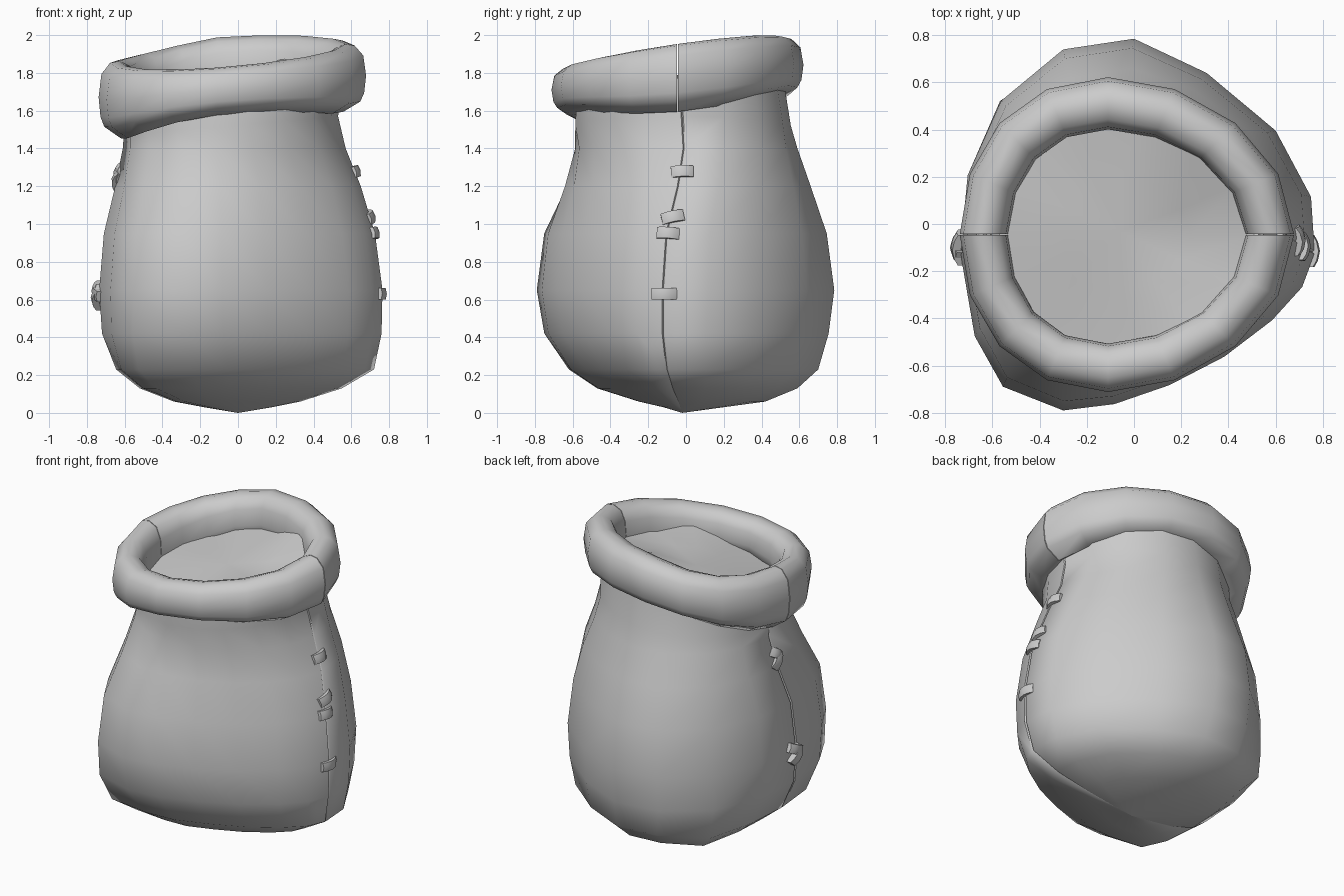
import bpy, bmesh, math
from mathutils import Vector, Euler

if "Cube" in bpy.data.objects:
    bpy.data.objects.remove(bpy.data.objects["Cube"])

cloth = bpy.data.materials.new("grey cloth")
cloth.diffuse_color = (0.6, 0.6, 0.6, 1)
cloth.use_nodes = True
cloth.node_tree.nodes["Principled BSDF"].inputs["Base Color"].default_value = cloth.diffuse_color


def make(name, verts, faces, angle=60):
    me = bpy.data.meshes.new(name)
    me.from_pydata([tuple(v) for v in verts], [], faces)
    bm = bmesh.new()
    bm.from_mesh(me)
    bmesh.ops.remove_doubles(bm, verts=bm.verts, dist=0.0005)
    bmesh.ops.recalc_face_normals(bm, faces=bm.faces)
    bm.to_mesh(me)
    bm.free()
    ob = bpy.data.objects.new(name, me)
    bpy.context.collection.objects.link(ob)
    me.materials.append(cloth)
    bpy.ops.object.select_all(action='DESELECT')
    ob.select_set(True)
    bpy.context.view_layer.objects.active = ob
    bpy.ops.object.shade_smooth_by_angle(angle=math.radians(angle))
    return ob


def grid(rows, n, wrap=False):
    faces = []
    for r in range(rows - 1):
        for i in range(n if wrap else n - 1):
            j = (i + 1) % n
            faces.append((r * n + i, r * n + j, (r + 1) * n + j, (r + 1) * n + i))
    return faces


# Body: z, x min, x max, y front, y back, seam y, roundness (negative = squarer left side)
ROWS = [
    (0.03, -0.18, 0.18, -0.12, 0.20, -0.03, -0.3),
    (0.06, -0.34, 0.33, -0.25, 0.42, -0.04, -0.5),
    (0.13, -0.52, 0.55, -0.47, 0.59, -0.07, -0.6),
    (0.23, -0.645, 0.72, -0.62, 0.70, -0.10, -0.5),
    (0.42, -0.72, 0.76, -0.75, 0.755, -0.12, -0.15),
    (0.65, -0.735, 0.765, -0.79, 0.785, -0.12, 0.0),
    (0.95, -0.71, 0.725, -0.755, 0.745, -0.10, 0.05),
    (1.20, -0.65, 0.65, -0.66, 0.66, -0.04, 0.35),
    (1.40, -0.61, 0.57, -0.60, 0.59, -0.01, 0.7),
    (1.52, -0.605, 0.53, -0.595, 0.555, -0.02, 1.0),
    (1.74, -0.61, 0.55, -0.58, 0.52, -0.04, 1.0),
]
# Half outlines of the widest part (across, out from the seam)
BACK = [(1, 0), (0.98, 0.26), (0.78, 0.57), (0.39, 0.84), (-0.02, 1),
        (-0.42, 0.95), (-0.77, 0.71), (-0.96, 0.36), (-1, 0)]
FRONT = [(1, 0), (0.93, 0.22), (0.76, 0.43), (0.49, 0.66), (0.18, 0.84),
         (-0.13, 0.96), (-0.42, 1), (-0.76, 0.85), (-0.92, 0.53), (-1, 0)]


def shape(u, v, a, rnd):
    if rnd >= 0:
        return u + (math.cos(a) - u) * rnd, v + (math.sin(a) - v) * rnd
    if u > 0:
        return u, v
    k = 1 - rnd * (1 / max(abs(u), v) - 1)
    return u * k, v * k


def panel(name, outline, back):
    verts = []
    n = len(outline)
    for z, x0, x1, yf, yb, ys, rnd in ROWS:
        if back and rnd < 0:
            rnd *= 0.7
        ring = [shape(u, v, math.pi * i / (n - 1), rnd) for i, (u, v) in enumerate(outline)]
        # small turned-in lip along the seam
        ring = [(0.988, 0), (1, 0.01)] + ring[1:-1] + [(-1, 0.01), (-0.988, 0)]
        for u, v in ring:
            x = (x0 + x1) / 2 + u * (x1 - x0) / 2
            y = ys + v * ((yb if back else yf) - ys)
            verts.append((x, y, z + (0.05 * u if z > 1.45 else 0)))
    m = n + 2
    faces = grid(len(ROWS), m)
    verts.append((0, -0.02, 0))
    tip = len(verts) - 1
    faces += [(tip, i, i + 1) for i in range(m - 1)]
    make(name, verts, faces)


panel("back_panel", BACK, True)
panel("front_panel", FRONT, False)

# Rolled rim: (inward offset, height fraction)
ROLL = [(0.03, 0), (0.01, 0.15), (0, 0.45), (0.015, 0.8), (0.06, 0.97), (0.11, 1.0),
        (0.165, 0.92), (0.195, 0.7), (0.205, 0.3), (0.19, -0.05), (0.12, -0.18)]


def rim_half(name, start):
    verts, steps, gap = [], 9, 0.004
    for k in range(steps):
        a = start + gap + (math.pi - 2 * gap) * k / (steps - 1)
        c, s = math.cos(a), math.sin(a)
        top = 1.908 + 0.045 * c + 0.08 * s - 0.06 * max(0, -c * s) * (s > 0)
        low = 1.582 + 0.067 * c + 0.054 * s + 0.087 * s * s
        for d, t in ROLL:
            d *= 1 + 0.08 * max(s, 0)
            verts.append((-0.03 + (0.708 - d) * c - 0.08 * s * s,
                          -0.045 + (0.667 - d) * s, low + t * (top - low)))
    m = len(ROLL)
    faces = grid(steps, m, True)
    faces += [tuple(range(m)), tuple(range((steps - 1) * m, steps * m))]
    make(name, verts, faces)


rim_half("rim_back", 0)
rim_half("rim_front", math.pi)

# Lumpy contents inside the mouth: lump x, y, height, spread
LUMPS = [(0.28, 0.28, 0.10, 0.03), (-0.4, 0.3, -0.04, 0.03),
         (0.2, -0.42, 0.10, 0.04), (0.46, 0.1, -0.04, 0.02)]
verts, n = [(-0.06, -0.03, 1.72)], 14
for r in (0.5, 1.0):
    for i in range(n):
        a = 2 * math.pi * i / n
        x = -0.03 + 0.54 * r * math.cos(a) - 0.08 * math.sin(a) ** 2
        y = -0.045 + 0.50 * r * math.sin(a)
        z = 1.72 + 0.12 * x + 0.17 * y
        for lx, ly, h, w in LUMPS:
            z += h * math.exp(-((x - lx) ** 2 + (y - ly) ** 2) / w)
        verts.append((x, y, z))
faces = [(0, 1 + i, 1 + (i + 1) % n) for i in range(n)]
faces += [tuple(q + 1 for q in f) for f in grid(2, n, True)]
make("contents", verts, faces)

# Stitches: side, x, y, z, length, tilt about x, lean about y
STITCHES = [
    (1, 0.612, -0.02, 1.275, 0.12, 2, -14),
    (1, 0.69, -0.07, 1.035, 0.12, 12, -14),
    (1, 0.712, -0.095, 0.95, 0.12, -4, -10),
    (1, 0.75, -0.115, 0.63, 0.135, 0, 0),
    (-1, -0.622, -0.05, 1.27, 0.12, 35, 12),
    (-1, -0.632, -0.05, 1.235, 0.13, -50, 12),
    (-1, -0.738, -0.10, 0.645, 0.14, 25, 0),
    (-1, -0.742, -0.10, 0.61, 0.13, -50, 0),
]
for side, x, y, z, length, tilt, lean in STITCHES:
    rot = Euler((math.radians(tilt), math.radians(lean), 0)).to_matrix()
    verts = []
    for t in (-1, -0.6, 0, 0.6, 1):
        bow = 0.024 * (1 - t * t)
        for dx, dz in ((-0.03, -0.03), (0.008, -0.03), (0.014, 0), (0.008, 0.03), (-0.03, 0.03)):
            p = Vector((side * (dx + bow), t * length / 2, dz))
            verts.append(rot @ p + Vector((x, y, z)))
    faces = grid(5, 5, True) + [tuple(range(5)), tuple(range(20, 25))]
    make("stitch", verts, faces, 40)
